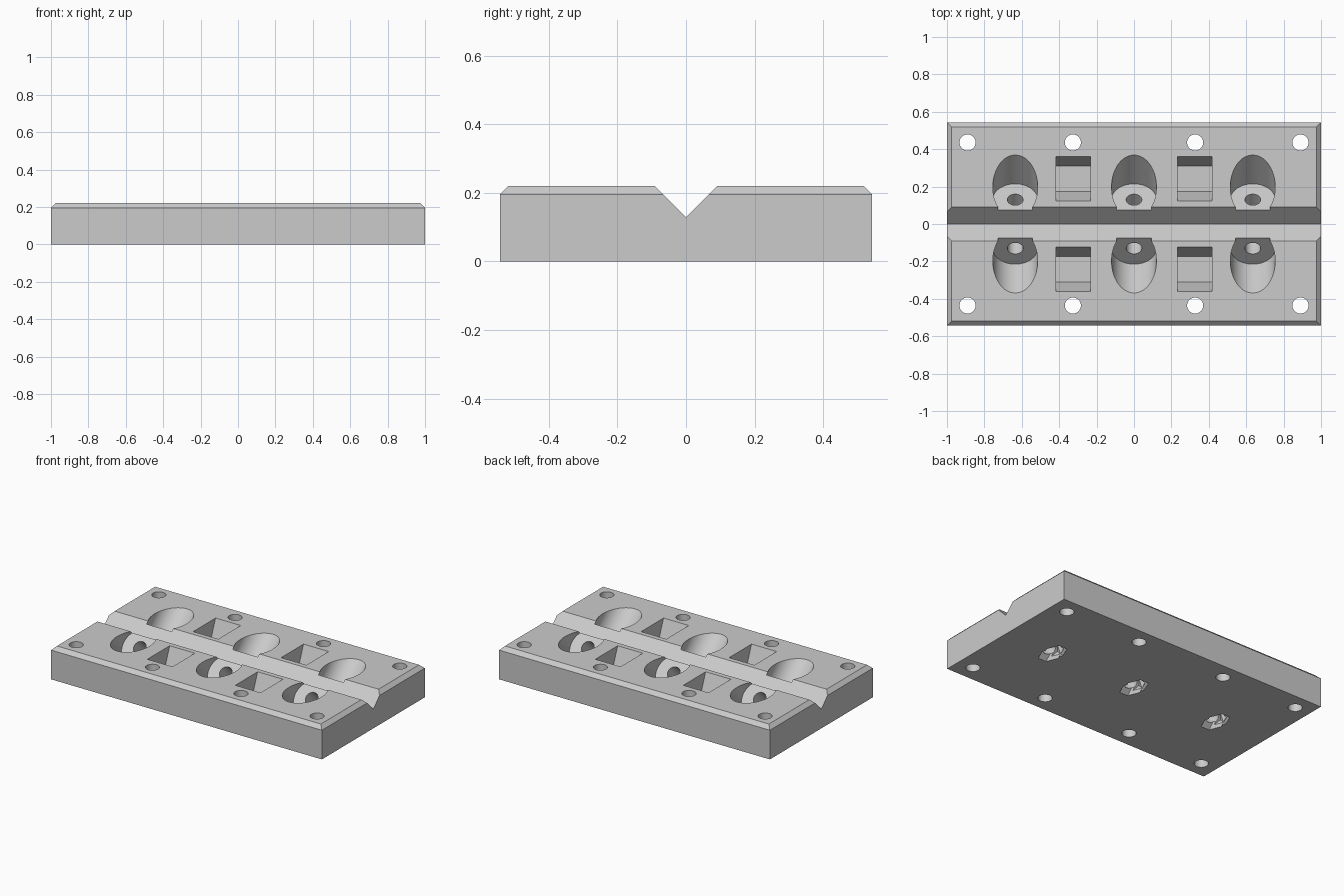
import bpy, bmesh, math
from mathutils import Matrix

if "Cube" in bpy.data.objects:
    bpy.data.objects.remove(bpy.data.objects["Cube"], do_unlink=True)

HALF_X, HALF_Y, HEIGHT, CHAMFER = 1.0, 0.543, 0.22, 0.025
GROOVE_Z = 0.129

grey = bpy.data.materials.new("plain grey")
grey.use_nodes = True
grey.diffuse_color = (0.6, 0.6, 0.6, 1)
grey.node_tree.nodes["Principled BSDF"].inputs["Base Color"].default_value = grey.diffuse_color


def prism(name, points, start, end, matrix):
    """Extrude a 2D outline along local z from start to end."""
    bm = bmesh.new()
    bottom = bm.faces.new([bm.verts.new((x, y, start)) for x, y in points])
    top = bmesh.ops.extrude_face_region(bm, geom=[bottom])["geom"]
    moved = [v for v in top if isinstance(v, bmesh.types.BMVert)]
    bmesh.ops.translate(bm, verts=moved, vec=(0, 0, end - start))
    bmesh.ops.recalc_face_normals(bm, faces=bm.faces)
    bm.transform(matrix)
    mesh = bpy.data.meshes.new(name)
    bm.to_mesh(mesh)
    bm.free()
    mesh.materials.append(grey)
    obj = bpy.data.objects.new(name, mesh)
    bpy.context.collection.objects.link(obj)
    return obj


def ring(radius, sides):
    return [(radius * math.cos(math.tau * i / sides), radius * math.sin(math.tau * i / sides))
            for i in range(sides)]


def along_x(x, y):
    """Outline axes become y and z; the extrusion runs along x."""
    return Matrix(((0, 0, 1, x), (1, 0, 0, y), (0, 1, 0, 0), (0, 0, 0, 1)))


# Block with a chamfered upper rim
plate = prism("mounting_plate", [(-HALF_X, -HALF_Y), (HALF_X, -HALF_Y), (HALF_X, HALF_Y), (-HALF_X, HALF_Y)],
              0, HEIGHT, Matrix())
bm = bmesh.new()
bm.from_mesh(plate.data)
rim = [e for e in bm.edges if all(v.co.z > HEIGHT / 2 for v in e.verts)]
bmesh.ops.bevel(bm, geom=rim, offset=CHAMFER, segments=1, affect='EDGES')
bm.to_mesh(plate.data)
bm.free()

# Long V groove
cutters = [prism("groove_cutter", [(0, GROOVE_Z), (0.2, GROOVE_Z + 0.2), (-0.2, GROOVE_Z + 0.2)],
                 -1.1, 1.1, along_x(0, 0))]

for side in (-1, 1):
    # Vertical through holes
    for x in (-0.89, -0.327, 0.327, 0.89):
        cutters.append(prism("through_hole_cutter", ring(0.043, 40), -0.1, 0.4,
                             Matrix.Translation((x, side * 0.436, 0))))
    # Pockets with steep sloping ends
    for x in (-0.325, 0.325):
        outline = [(-0.067, 0.09), (0.067, 0.09), (0.13, 0.25), (-0.13, 0.25)]
        cutters.append(prism("pocket_cutter", outline, -0.093, 0.093, along_x(x, side * 0.242)))
    # Slanted counterbores, screw holes and hexagonal nut recesses
    for x in (-0.635, 0, 0.635):
        tilt = Matrix.Translation((x, side * 0.13, 0.151)) @ Matrix.Rotation(-side * math.pi / 4, 4, 'X')
        cutters.append(prism("counterbore_cutter", ring(0.12, 64), 0, 0.5, tilt))
        cutters.append(prism("screw_hole_cutter", ring(0.042, 40), -0.35, 0.05, tilt))
        cutters.append(prism("nut_recess_cutter", ring(0.062, 6), -0.4, -0.143, tilt))

# Carve every cutter out of the plate, then discard it
bpy.ops.object.select_all(action='DESELECT')
bpy.context.view_layer.objects.active = plate
plate.select_set(True)
for cutter in cutters:
    cutter.hide_render = True
    cut = plate.modifiers.new("cut", 'BOOLEAN')
    cut.operation = 'DIFFERENCE'
    cut.solver = 'EXACT'
    cut.object = cutter
    bpy.ops.object.modifier_apply(modifier=cut.name)
    bpy.data.objects.remove(cutter, do_unlink=True)

bpy.ops.object.shade_smooth_by_angle(angle=math.radians(25))
